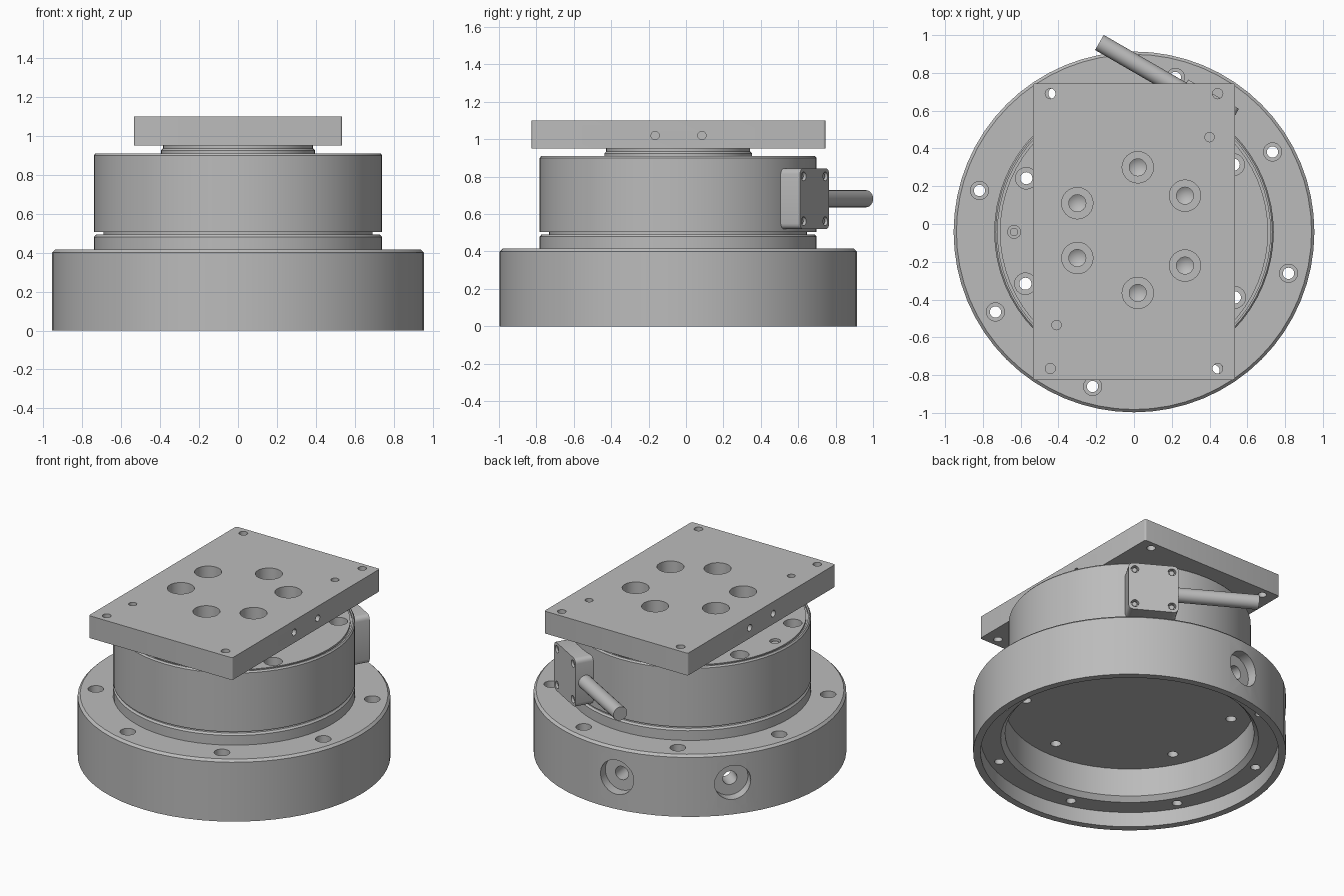
import bpy, bmesh
from math import radians, pi, cos, sin
from mathutils import Matrix, Vector

cube = bpy.data.objects.get("Cube")
if cube:
    bpy.data.objects.remove(cube)

metal = bpy.data.materials.new("machined_grey")
metal.use_nodes = True
grey = (0.5, 0.5, 0.5, 1)
metal.diffuse_color = grey
metal.node_tree.nodes["Principled BSDF"].inputs["Base Color"].default_value = grey

AXIS = Matrix.Translation((0, -0.042, 0))


def around(angle, radius=0, z=0):
    """Frame on the turntable axis: local x outward, y tangential."""
    return AXIS @ Matrix.Rotation(radians(angle), 4, "Z") @ Matrix.Translation((radius, 0, z))


def revolve(bm, profile, matrix, segments):
    """Revolve a closed (radius, z) profile into a solid."""
    rings = []
    for r, z in profile:
        if r == 0:
            rings.append([bm.verts.new(matrix @ Vector((0, 0, z)))] * segments)
        else:
            rings.append([bm.verts.new(matrix @ Vector((r * cos(a), r * sin(a), z)))
                          for a in (2 * pi * i / segments for i in range(segments))])
    for a, b in zip(rings, rings[1:] + rings[:1]):
        for i in range(segments):
            j = (i + 1) % segments
            corners = list(dict.fromkeys((a[i], a[j], b[j], b[i])))
            if len(corners) > 2:
                bm.faces.new(corners)


def finish(name, bm):
    bmesh.ops.recalc_face_normals(bm, faces=bm.faces)
    mesh = bpy.data.meshes.new(name)
    bm.to_mesh(mesh)
    bm.free()
    mesh.materials.append(metal)
    obj = bpy.data.objects.new(name, mesh)
    bpy.context.collection.objects.link(obj)
    return obj


def turned(name, profile, matrix=AXIS, segments=64):
    bm = bmesh.new()
    revolve(bm, profile, matrix, segments)
    return finish(name, bm)


def block(name, size, matrix, axis, bevel):
    """Box with the edges along one axis rounded."""
    bm = bmesh.new()
    bmesh.ops.create_cube(bm, size=1)
    bmesh.ops.scale(bm, vec=size, verts=bm.verts)
    edges = [e for e in bm.edges
             if abs((e.verts[0].co - e.verts[1].co).normalized()[axis]) > 0.9]
    bmesh.ops.bevel(bm, geom=edges, offset=bevel, segments=4, profile=0.5, affect="EDGES")
    bm.transform(matrix)
    return finish(name, bm)


def drill(obj, holes):
    """Cut a list of (profile, matrix) holes out of a part."""
    bm = bmesh.new()
    for profile, matrix in holes:
        revolve(bm, profile, matrix, 24)
    cutter = finish("hole_cutter", bm)
    cutter.hide_render = True
    mod = obj.modifiers.new("holes", "BOOLEAN")
    mod.operation, mod.solver, mod.object = "DIFFERENCE", "EXACT", cutter
    bpy.context.view_layer.objects.active = obj
    bpy.ops.object.modifier_apply(modifier=mod.name)
    bpy.data.objects.remove(cutter)


def plain(r, low, high):
    return [(0, low), (r, low), (r, high), (0, high)]


def stepped(r, low, wide, step, high):
    return [(0, low), (r, low), (r, step), (wide, step), (wide, high), (0, high)]


# Hollow base flange with a stepped recess underneath
base = turned("base_flange", [
    (0, 0.32), (0.76, 0.32), (0.76, 0.13), (0.787, 0.1), (0.91, 0.1), (0.91, 0),
    (0.955, 0), (0.955, 0.4), (0.94, 0.415), (0, 0.415)])

# Rotating drum on its lower ring, separated by a thin gap
drum = turned("drum", [
    (0, 0.415), (0.74, 0.415), (0.74, 0.48), (0.73, 0.492), (0.69, 0.492), (0.69, 0.505),
    (0.74, 0.505), (0.74, 0.9), (0.732, 0.91), (0.722, 0.91), (0.722, 0.897),
    (0.71, 0.897), (0.71, 0.91), (0, 0.91)])

# Holes through the drum and the floor of the base
bolt = stepped(0.032, 0.25, 0.057, 0.78, 1.0)
drum_bolts = [(bolt, around(a, 0.637)) for a in (34, 95, 153.5, 205.5, 275, 327)]
pin_hole = [(plain(0.034, 0.87, 1.0), around(180, 0.635))]
drill(drum, drum_bolts + pin_hole)

# Flange bolt circle and the two radial ports at the back
flange_bolts = [(stepped(0.03, 0.05, 0.048, 0.33, 0.5), around(a, 0.847))
                for a in range(-15, 345, 45)]
port = stepped(0.045, 0.65, 0.115, 0.885, 1.1)
ports = [(port, around(a, 0, 0.215) @ Matrix.Rotation(pi / 2, 4, "Y")) for a in (97, 141)]
drill(base, drum_bolts)
drill(base, flange_bolts)
drill(base, ports)

# Locating pin and hub
pin = turned("locating_pin", plain(0.022, 0.865, 0.9), around(180, 0.635), 16)
hub = turned("hub", [(0, 0.905), (0.395, 0.905), (0.395, 0.925), (0.385, 0.935),
                     (0.385, 0.952), (0, 0.952)])

# Rectangular mounting plate
plate = block("mounting_plate", (1.07, 1.57, 0.15),
              Matrix.Translation((0, -0.04, 1.025)), 2, 0.012)
well = [(0, 0.955), (0.045, 0.985), (0.045, 1.02), (0.083, 1.02), (0.083, 1.2), (0, 1.2)]
plate_holes = [(well, Matrix.Translation((x, y, 0))) for x, y in (
    (0.02, 0.3), (0.27, 0.15), (0.27, -0.22), (0.02, -0.365), (-0.3, -0.18), (-0.3, 0.11))]
plate_holes += [(plain(0.027, 0.9, 1.2), Matrix.Translation((x, y, 0)))
                for x in (-0.443, 0.443) for y in (0.69, -0.765)]
plate_holes += [(plain(0.025, 0.9, 1.2), Matrix.Translation((x, y, 0)))
                for x, y in ((0.4, 0.46), (-0.41, -0.535))]
plate_holes += [(plain(0.022, 0.45, 0.6),
                 Matrix.Translation((0, y, 1.02)) @ Matrix.Rotation(side * pi / 2, 4, "Y"))
                for side in (-1, 1) for y in (-0.165, 0.085)]
drill(plate, plate_holes)

# Connector box on the drum with four screws and a tangential cable
box = block("connector_box", (0.13, 0.31, 0.325), around(60, 0.777, 0.682), 0, 0.03)
facing = [around(60, 0, 0.682) @ Matrix.Translation((0, t, z)) @ Matrix.Rotation(pi / 2, 4, "Y")
          for t in (-0.115, 0.115) for z in (-0.12, 0.12)]
drill(box, [(plain(0.024, 0.81, 0.9), m) for m in facing])
screws = []
for i, m in enumerate(facing):
    screws.append(turned("box_screw_%d" % (i + 1), plain(0.016, 0.8, 0.83), m, 12))
cable = turned("cable", plain(0.046, 0.15, 0.66),
               around(60, 0.777, 0.682) @ Matrix.Rotation(-pi / 2, 4, "X"), 24)

# Smooth curved walls while keeping machined edges crisp
bpy.ops.object.select_all(action="DESELECT")
for part in [base, drum, pin, hub, plate, box, cable] + screws:
    part.select_set(True)
bpy.context.view_layer.objects.active = base
bpy.ops.object.shade_smooth_by_angle(angle=radians(30))
